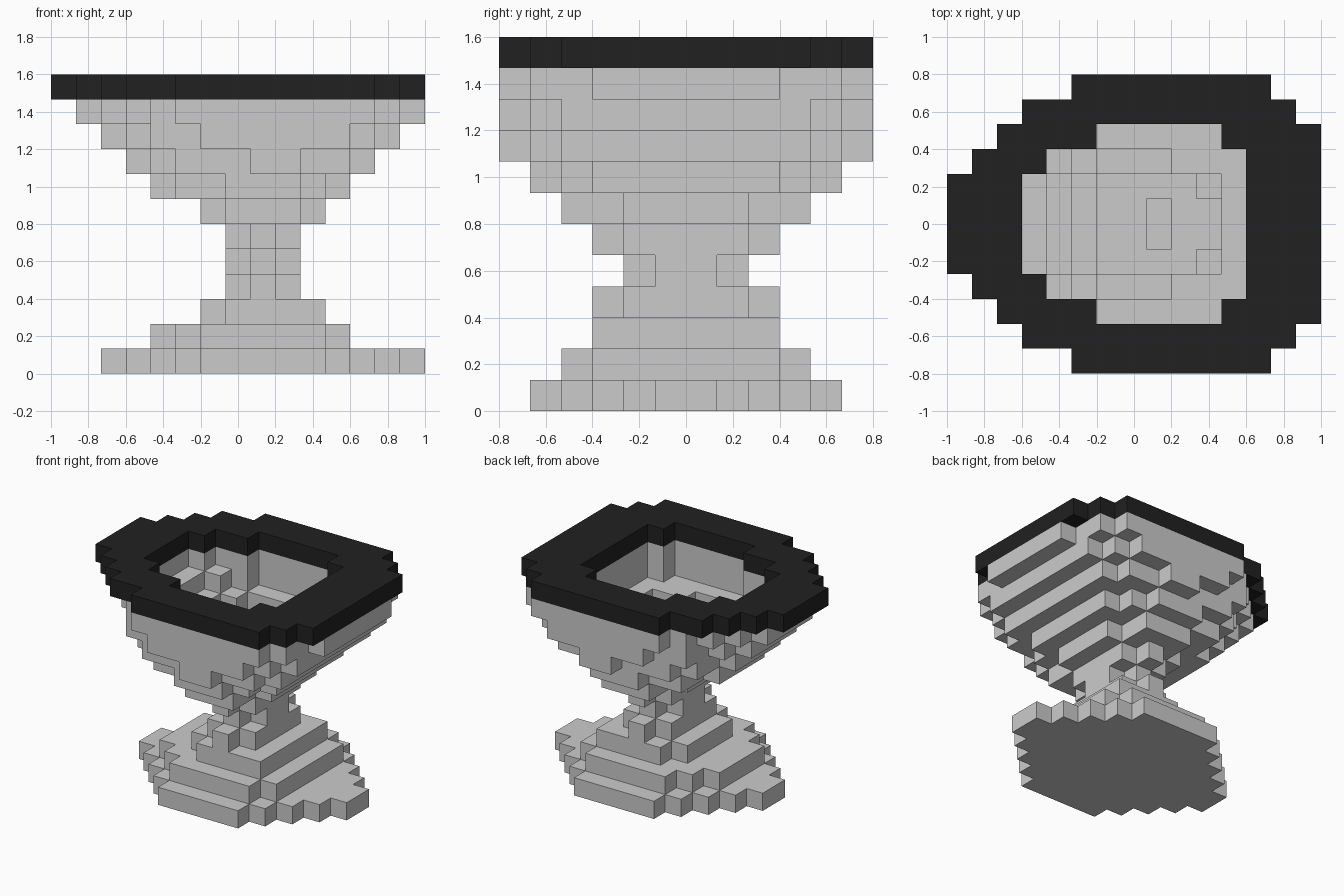
import bpy, bmesh
from mathutils import Vector

if "Cube" in bpy.data.objects:
    bpy.data.objects.remove(bpy.data.objects["Cube"])

V = 2 / 15  # block size

# Each layer: (first, end) columns for rows going outward from y = 0; mirrored in y.
PARTS = {
    "foot": (0, [
        [(2, 15), (3, 14), (4, 13), (5, 12), (6, 11)],
        [(4, 12), (4, 12), (5, 12), (6, 11)],
        [(6, 11), (6, 11), (7, 11)]]),
    "stem": (3, [
        [(7, 10), (7, 10), (8, 9)],
        [(7, 10), (8, 9)],
        [(7, 10), (7, 10), (8, 9)]]),
    "bowl": (6, [
        [(6, 11), (6, 11), (7, 10), (7, 10)],
        [(4, 12), (4, 12), (5, 12), (5, 11), (7, 10)],
        [(3, 13), (3, 13), (4, 13), (4, 13), (5, 12), (8, 10)],
        [(2, 14), (2, 14), (3, 14), (4, 14), (4, 13), (6, 12)],
        [(1, 15), (1, 15), (2, 15), (3, 14), (4, 14), (5, 13)]]),
    "rim": (11, [
        [(0, 15), (0, 15), (1, 15), (2, 15), (3, 14), (5, 13)]]),
}

# Hollow inside the cup, from layer 6 upward
OPENING = [(3, 12), (3, 12), (4, 12), (6, 11)]
HOLLOW = (6, [
    [(8, 9)],
    [(6, 11), (6, 10)],
    [(5, 11), (5, 11), (6, 9)],
    [(4, 12), (4, 12), (5, 12), (6, 11)],
    OPENING, OPENING])


def cells_of(start, layers):
    cells = set()
    for k, rows in enumerate(layers, start):
        for j, (a, b) in enumerate(rows):
            for i in range(a, b):
                cells |= {(i, 6 + j, k), (i, 5 - j, k)}
    return cells


def build(name, cells, solid):
    bm = bmesh.new()
    verts = {}

    def vert(p):
        if p not in verts:
            verts[p] = bm.verts.new((p[0] * V - 1, p[1] * V - 0.8, p[2] * V))
        return verts[p]

    for c in sorted(cells):
        for axis in range(3):
            for side in (0, 1):
                n = list(c)
                n[axis] += 2 * side - 1
                if tuple(n) in solid:
                    continue
                loop = []
                for u, w in ((0, 0), (1, 0), (1, 1), (0, 1)):
                    p = list(c)
                    p[axis] += side
                    p[(axis + 1) % 3] += u
                    p[(axis + 2) % 3] += w
                    loop.append(vert(tuple(p)))
                bm.faces.new(loop if side else loop[::-1])
    mesh = bpy.data.meshes.new(name)
    bm.to_mesh(mesh)
    bm.free()
    ob = bpy.data.objects.new(name, mesh)
    bpy.context.collection.objects.link(ob)
    return ob


hollow = cells_of(*HOLLOW)
parts = {n: cells_of(*p) - hollow for n, p in PARTS.items()}
solid = set().union(*parts.values())
objs = {n: build(n, c, solid) for n, c in parts.items()}

# Black rim
black = bpy.data.materials.new("rim_black")
black.diffuse_color = (0.015, 0.015, 0.015, 1)
black.use_nodes = True
black.node_tree.nodes["Principled BSDF"].inputs["Base Color"].default_value = black.diffuse_color
objs["rim"].data.materials.append(black)
